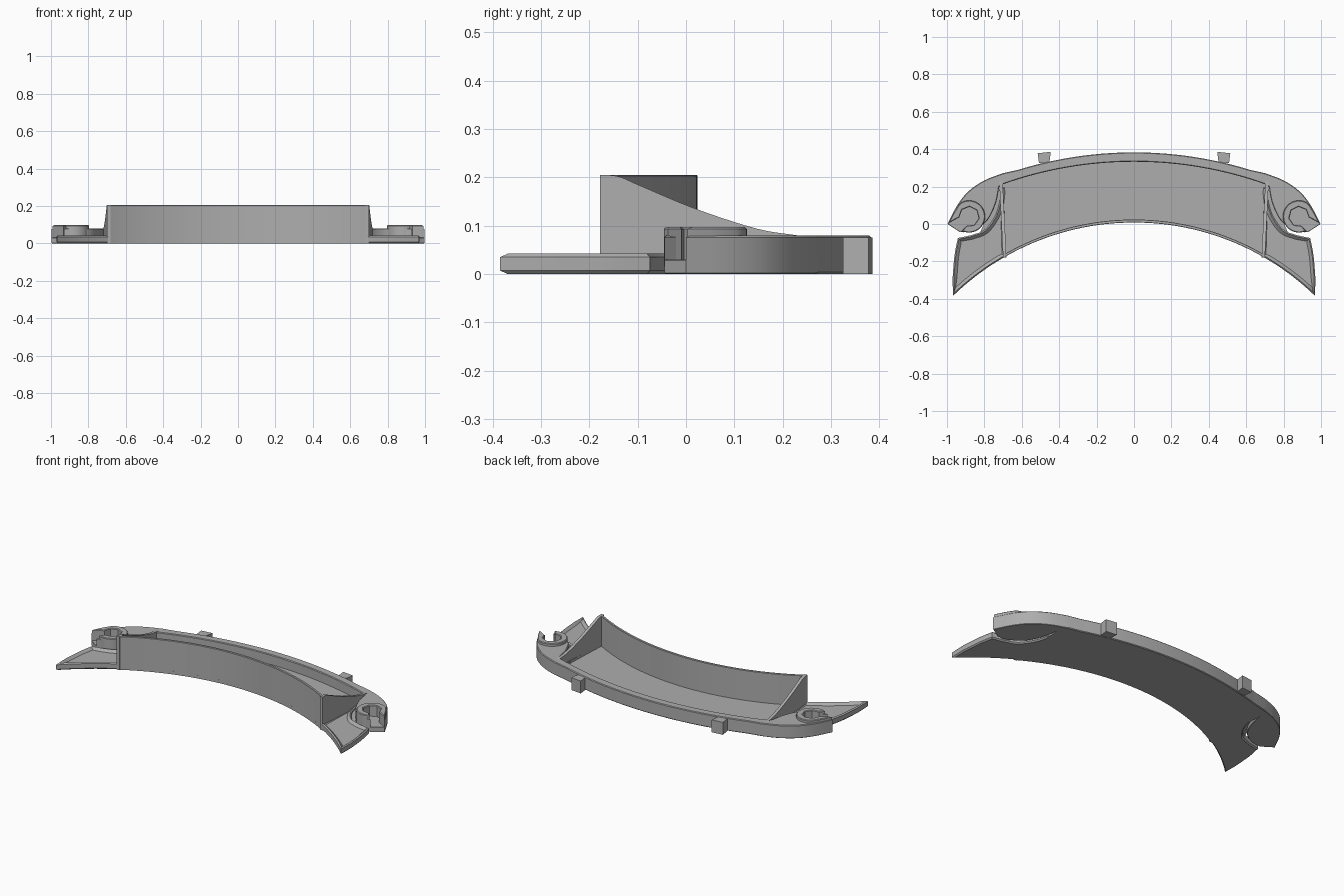
import bpy, bmesh, math
from mathutils import Vector

old = bpy.data.objects.get("Cube")
if old:
    bpy.data.objects.remove(old, do_unlink=True)

grey = bpy.data.materials.new("plain grey")
grey.use_nodes = True
COLOUR = (0.42, 0.42, 0.42, 1)
grey.diffuse_color = COLOUR
grey.node_tree.nodes["Principled BSDF"].inputs["Base Color"].default_value = COLOUR


def front_y(x):
    return 0.008 - 1.39 + math.sqrt(1.39 ** 2 - x * x)


def back_y(x, top=0.383):
    return top - 2.1 + math.sqrt(2.1 ** 2 - x * x)


def span(a, b, n):
    return [a + (b - a) * i / n for i in range(n + 1)]


def smooth(pts, n=4):
    """Catmull-Rom curve through the points."""
    p = [Vector(q) for q in pts]
    p = [2 * p[0] - p[1]] + p + [2 * p[-1] - p[-2]]
    out = []
    for a, b, c, d in zip(p, p[1:], p[2:], p[3:]):
        for i in range(n):
            t = i / n
            out.append(0.5 * (2 * b + (c - a) * t + (2 * a - 5 * b + 4 * c - d) * t ** 2
                              + (3 * b - a - 3 * c + d) * t ** 3))
    return [tuple(v) for v in out] + [tuple(pts[-1])]


def flip(pts):
    return [(-x, y) for x, y in reversed(pts)]


def finish(name, bm):
    bmesh.ops.recalc_face_normals(bm, faces=bm.faces)
    mesh = bpy.data.meshes.new(name)
    bm.to_mesh(mesh)
    bm.free()
    mesh.materials.append(grey)
    obj = bpy.data.objects.new(name, mesh)
    bpy.context.collection.objects.link(obj)
    bpy.ops.object.select_all(action="DESELECT")
    obj.select_set(True)
    bpy.context.view_layer.objects.active = obj
    bpy.ops.object.shade_smooth_by_angle(angle=math.radians(25))


def prism(name, outline, z0, z1, chamfer=0, recess=0):
    """Upright slab with optional chamfered edges and a sunken top."""
    bm = bmesh.new()
    low = [bm.verts.new((x, y, z0)) for x, y in outline]
    high = [bm.verts.new((x, y, z1)) for x, y in outline]
    bm.faces.new(low)
    bm.faces.new(high)
    n = len(low)
    for i in range(n):
        j = (i + 1) % n
        bm.faces.new((low[i], low[j], high[j], high[i]))
    bmesh.ops.recalc_face_normals(bm, faces=bm.faces)
    if chamfer:
        edges = [e for e in bm.edges if abs(e.verts[0].co.z - e.verts[1].co.z) < 1e-5]
        bmesh.ops.bevel(bm, geom=edges, offset=chamfer, segments=1,
                        affect="EDGES", clamp_overlap=True)
    if recess:
        top = max(bm.faces, key=lambda f: f.calc_center_median().z)
        bmesh.ops.inset_region(bm, faces=[top], thickness=0.016)
        for v in top.verts:
            v.co.z -= recess
    finish(name, bm)


def pair(name, outline, *args):
    """The same slab on both sides."""
    prism("left_" + name, outline, *args)
    prism("right_" + name, flip(outline), *args)


HUB = Vector((0.882, 0.04))
MOUTH = math.atan2(-0.6, 0.75)
TURN = 2 * math.pi


def around(radius, a, b, n):
    return [tuple(HUB + radius * Vector((math.cos(t), math.sin(t)))) for t in span(a, b, n)]


# Half outlines, on the +x side
back_half = [(x, back_y(x)) for x in span(0, 0.62, 14)]
ear_edge = smooth([(0.7, 0.272), (0.8, 0.233), (0.885, 0.175), (0.945, 0.1), (0.997, 0.0)])
ear_under = smooth([(0.93, -0.044), (0.89, -0.043), (0.855, -0.032), (0.785, 0.018),
                    (0.74, 0.107), (0.72, 0.2)])
inner_half = [(x, back_y(x, 0.333)) for x in span(0.705, 0, 14)]

# Thin ear floor, then the raised back rim with a mouth cut in each ear
pair("ear_floor", [(0.72, 0.26)] + ear_edge + ear_under, 0, 0.03, 0.006)
pocket = around(0.056, MOUTH + 0.6, MOUTH + TURN - 0.6, 10)
half = back_half + ear_edge + pocket + ear_under + inner_half
prism("back_rim", half + flip(half)[1:-1], 0, 0.08, 0.007)

# Clip hubs, open at the mouth and running out to the ear tip
clip = [(0.993, 0.003), (0.967, 0.055), (0.937, 0.103)]
clip += around(0.086, 1.1, MOUTH + TURN - 0.45, 22)
clip += around(0.052, MOUTH + TURN - 0.6, MOUTH + 0.6, 6)
pair("clip", clip, 0.012, 0.097, 0.004)

# Tray floor
floor = [(x, front_y(x)) for x in span(-0.7, 0.7, 36)]
floor += [(0.71, 0.2), (0.71, 0.24)]
floor += [(x, back_y(x, 0.345)) for x in span(0.7, -0.7, 28)]
floor += [(-0.71, 0.24), (-0.71, 0.2)]
prism("tray_floor", floor, 0, 0.02)

# Tall curved front wall
wall = [(x, front_y(x)) for x in span(-0.69, 0.69, 48)]
wall += [(x, front_y(x) + 0.016) for x in span(0.692, -0.692, 48)]
prism("front_wall", wall, 0, 0.205, 0.002)

# Swept side walls, leaning outwards towards the back
sweep = smooth([(-0.178, 0.205), (-0.14, 0.202), (-0.095, 0.183), (0.02, 0.135),
                (0.146, 0.094), (0.23, 0.08)], 5)
for name, side in (("left_side_wall", 1), ("right_side_wall", -1)):
    bm = bmesh.new()
    rings = []
    for shift in (0, 0.018):
        ring = [(y, z) for y, z in sweep] + [(0.23, 0.0), (-0.178, 0.0)]
        rings.append([bm.verts.new((side * (0.682 + 0.05 * (y + 0.178) + shift), y, z))
                      for y, z in ring])
    a, b = rings
    bm.faces.new(a)
    bm.faces.new(b)
    for i in range(len(a)):
        j = (i + 1) % len(a)
        bm.faces.new((a[i], a[j], b[j], b[i]))
    finish(name, bm)

# Low wings with a raised border
wing = [(x, front_y(x)) for x in span(0.685, 0.968, 10)]
wing += smooth([(0.97, -0.29), (0.96, -0.17), (0.942, -0.075)])
wing += smooth([(0.87, -0.06), (0.797, -0.03), (0.742, 0.045), (0.719, 0.12), (0.711, 0.19)])
wing += [(0.698, 0.19)]
pair("wing", wing, 0, 0.042, 0.007, 0.015)

# Small locating tabs on the back edge
pair("tab", [(0.452, 0.33), (0.508, 0.325), (0.515, 0.378), (0.445, 0.386)], 0, 0.076)
